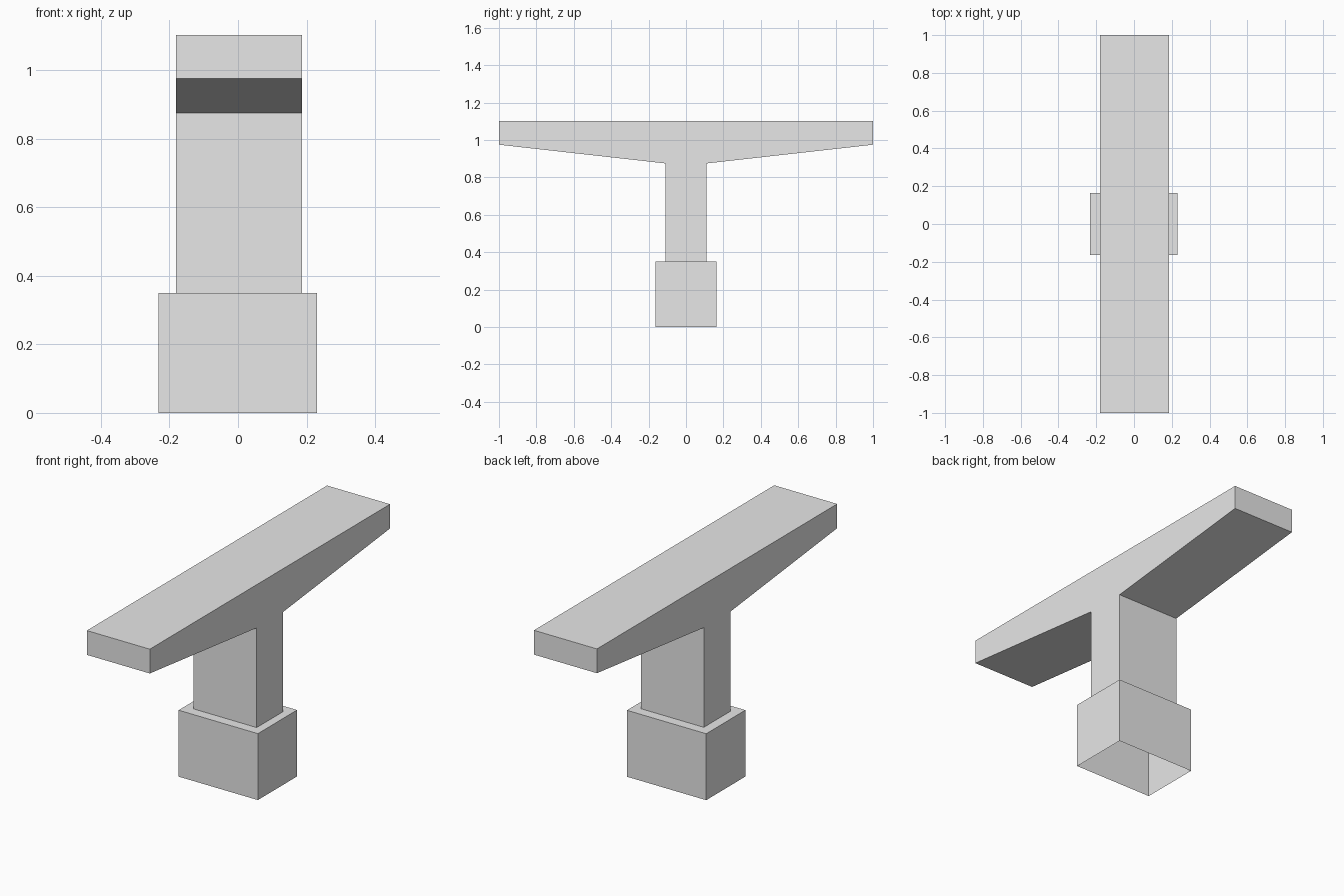
import bpy
import bmesh

cube = bpy.data.objects.get("Cube")
if cube:
    bpy.data.objects.remove(cube, do_unlink=True)

concrete = bpy.data.materials.new("concrete grey")
concrete.use_nodes = True
grey = (0.8, 0.8, 0.8, 1.0)
concrete.diffuse_color = grey
concrete.node_tree.nodes["Principled BSDF"].inputs["Base Color"].default_value = grey


def extrude_profile(name, profile, x_min, x_max):
    """Extrude a side profile of (y, z) points along x, leaving the lowest face open."""
    bm = bmesh.new()
    face = bm.faces.new([bm.verts.new((x_min, y, z)) for y, z in profile])
    result = bmesh.ops.extrude_face_region(bm, geom=[face], use_keep_orig=True)
    moved = [v for v in result["geom"] if isinstance(v, bmesh.types.BMVert)]
    bmesh.ops.translate(bm, verts=moved, vec=(x_max - x_min, 0, 0))
    bmesh.ops.recalc_face_normals(bm, faces=bm.faces)
    # Remove the hidden underside
    lowest = min(bm.faces, key=lambda f: f.calc_center_median().z)
    bmesh.ops.delete(bm, geom=[lowest], context="FACES_ONLY")
    mesh = bpy.data.meshes.new(name)
    bm.to_mesh(mesh)
    bm.free()
    mesh.materials.append(concrete)
    obj = bpy.data.objects.new(name, mesh)
    bpy.context.collection.objects.link(obj)
    return obj


# Footing block, open underneath
footing = [(-0.163, 0), (0.163, 0), (0.163, 0.35), (-0.163, 0.35)]
extrude_profile("footing", footing, -0.232, 0.23)

# Column with tapered cantilever arms, mirrored across the centre
half = [(0.11, 0.35), (0.11, 0.875), (1, 0.975), (1, 1.103)]
pier = half + [(-y, z) for y, z in reversed(half)]
extrude_profile("column_and_crosshead", pier, -0.181, 0.186)
